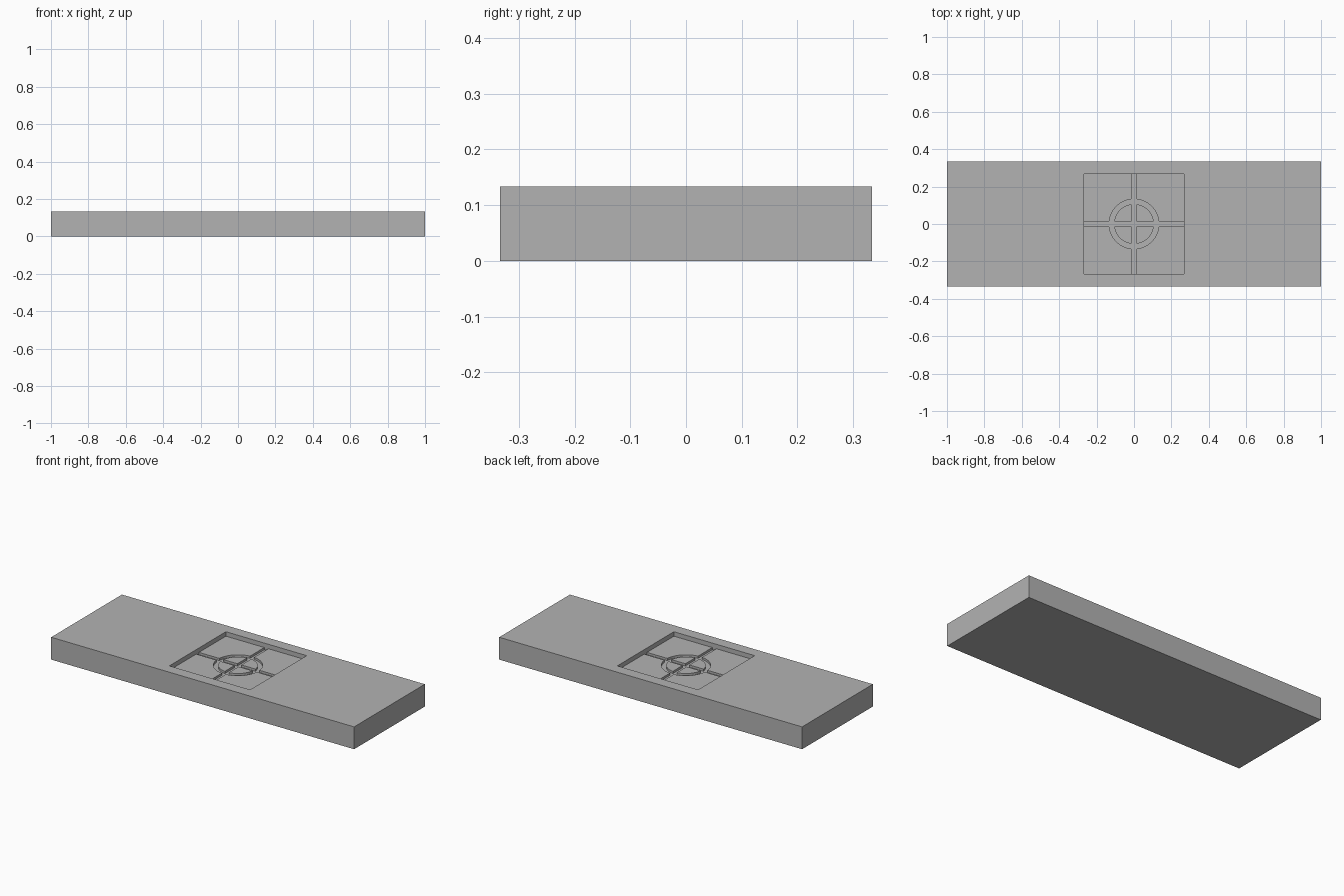
import bpy
import bmesh
from mathutils import Matrix

U = 2 / 15                      # design unit: the slab is 15 x 5 x 1
TOP = U
FLOOR = TOP - 0.2 * U           # floor of the square recess
GROOVE = FLOOR - 0.1 * U        # bottom of the cross and ring grooves

cube = bpy.data.objects.get("Cube")
if cube:
    bpy.data.objects.remove(cube, do_unlink=True)

grey = bpy.data.materials.new("plain_grey")
grey.use_nodes = True
colour = (0.45, 0.45, 0.45, 1)
grey.diffuse_color = colour
grey.node_tree.nodes["Principled BSDF"].inputs["Base Color"].default_value = colour


def finish(name, bm):
    bmesh.ops.recalc_face_normals(bm, faces=bm.faces)
    mesh = bpy.data.meshes.new(name)
    bm.to_mesh(mesh)
    bm.free()
    obj = bpy.data.objects.new(name, mesh)
    bpy.context.collection.objects.link(obj)
    mesh.materials.append(grey)
    return obj


def box(name, width, depth, low, high):
    bm = bmesh.new()
    place = Matrix.Translation((0, 0, (low + high) / 2))
    size = Matrix.Diagonal((width, depth, high - low, 1))
    bmesh.ops.create_cube(bm, size=1, matrix=place @ size)
    return finish(name, bm)


def tube(name, inner, outer, low, high, sides=64):
    bm = bmesh.new()
    loops = []
    for radius, z in ((inner, low), (outer, low), (outer, high), (inner, high)):
        place = Matrix.Translation((0, 0, z))
        loops.append(bmesh.ops.create_circle(
            bm, segments=sides, radius=radius, matrix=place)["verts"])
    for a, b in zip(loops, loops[1:] + loops[:1]):
        for i in range(sides):
            j = (i + 1) % sides
            bm.faces.new((a[i], a[j], b[j], b[i]))
    return finish(name, bm)


# Slab
slab = box("slab", 15 * U, 5 * U, 0, TOP)

# Square recess, then cross grooves and ring groove in its floor
above = FLOOR + 0.05 * U
cutters = [
    box("recess_cutter", 4 * U, 4 * U, FLOOR, TOP + U),
    box("cross_groove_cutter", 4 * U, 0.2 * U, GROOVE, above),
    box("long_groove_cutter", 0.2 * U, 4 * U, GROOVE, above),
    tube("ring_groove_cutter", 0.8 * U, U, GROOVE, above),
]
bpy.context.view_layer.objects.active = slab
for cutter in cutters:
    cut = slab.modifiers.new(cutter.name, "BOOLEAN")
    cut.operation = "DIFFERENCE"
    cut.solver = "EXACT"
    cut.object = cutter
    bpy.ops.object.modifier_apply(modifier=cut.name)
    bpy.data.objects.remove(cutter, do_unlink=True)

# Smooth the ring walls, keep all edges sharp
bpy.ops.object.select_all(action="DESELECT")
slab.select_set(True)
bpy.ops.object.shade_smooth_by_angle(angle=0.5)
